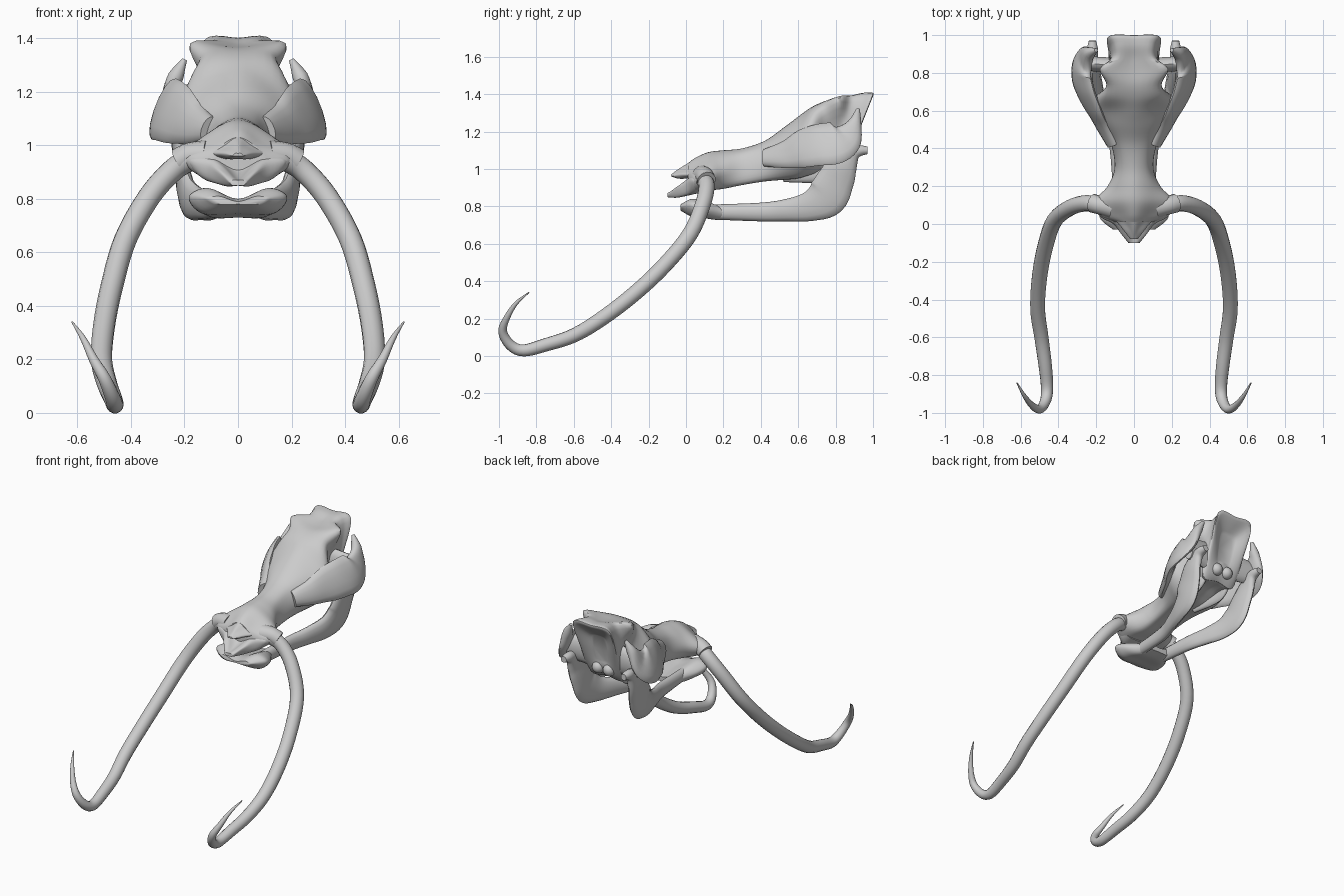
import bpy
import bmesh
import math
from mathutils import Vector

default_cube = bpy.data.objects.get("Cube")
if default_cube:
    bpy.data.objects.remove(default_cube, do_unlink=True)

bone = bpy.data.materials.new("bone_grey")
bone.use_nodes = True
bone_colour = (.6, .6, .6, 1)
bone.diffuse_color = bone_colour
bone.node_tree.nodes["Principled BSDF"].inputs["Base Color"].default_value = bone_colour


def smooth_path(points, steps, closed=False):
    """Run a smooth spline through the points, which may have any dimension."""
    points = [Vector(point) for point in points]
    count = len(points)
    result = []
    for i in range(count if closed else count - 1):
        if closed:
            before, start, end, after = [points[(i + k) % count] for k in (-1, 0, 1, 2)]
        else:
            before, start, end, after = [points[min(max(i + k, 0), count - 1)] for k in (-1, 0, 1, 2)]
        for step in range(steps):
            t = step / steps
            result.append(start + (end - before) * (t / 2)
                          + (before * 2 - start * 5 + end * 4 - after) * (t * t / 2)
                          + (start * 3 - before - end * 3 + after) * (t ** 3 / 2))
    if not closed:
        result.append(points[-1])
    return result


def finish(name, bm, mirrored=False):
    """Turn a bmesh into a smooth bone part, optionally on both sides."""
    bmesh.ops.recalc_face_normals(bm, faces=bm.faces)
    mesh = bpy.data.meshes.new(name)
    bm.to_mesh(mesh)
    bm.free()
    mesh.materials.append(bone)
    part = bpy.data.objects.new(name, mesh)
    bpy.context.collection.objects.link(part)
    if mirrored:
        part.modifiers.new("both_sides", 'MIRROR')
    bpy.ops.object.select_all(action='DESELECT')
    part.select_set(True)
    bpy.context.view_layer.objects.active = part
    bpy.ops.object.shade_smooth_by_angle(angle=math.radians(50))


def skin(name, rings, mirrored=False):
    """Bridge rings of equal size and close both ends."""
    bm = bmesh.new()
    loops = [[bm.verts.new(point) for point in ring] for ring in rings]
    size = len(loops[0])
    for first, second in zip(loops, loops[1:]):
        for i in range(size):
            j = (i + 1) % size
            bm.faces.new((first[i], first[j], second[j], second[i]))
    bm.faces.new(loops[0])
    bm.faces.new(loops[-1])
    finish(name, bm, mirrored)


def symmetric_part(name, sections, lean_start=math.inf):
    """Loft along y. Section: y, top z, crest x and z, side x and z, base x and z."""
    rings = []
    for y, top, crest_x, crest_z, side_x, side_z, base_x, base_z in smooth_path(sections, 5):
        half = [(crest_x, crest_z), (side_x, side_z), (base_x, base_z)]
        mirrored_half = [(-x, z) for x, z in reversed(half)]
        outline = [(0, top)] + half + [(0, base_z)] + mirrored_half
        lean = 2 * max(0, y - lean_start)
        rings.append([(x, y + lean * (z - top), z)
                      for x, z in smooth_path(outline, 5, closed=True)])
    skin(name, rings)


def side_part(name, sections, thickness=1, side=(1, 0, 0), sides=14):
    """Loft an oval along a path. Section: x, y, z, half height."""
    path = smooth_path(sections, 5)
    centres = [section.to_3d() for section in path]
    angles = [math.tau * k / sides for k in range(sides)]
    rings = []
    for i, section in enumerate(path):
        tangent = centres[min(i + 1, len(path) - 1)] - centres[max(i - 1, 0)]
        height = Vector(side).cross(tangent).normalized()
        across = tangent.cross(height).normalized()
        half_height = section[3]
        half_width = min(half_height, thickness)
        rings.append([centres[i]
                      + height * half_height * math.cos(angle)
                      + across * half_width * math.sin(angle) for angle in angles])
    skin(name, rings, mirrored=True)


# Skull from the muzzle back to the leaning, hollowed rear crest
symmetric_part("cranium", [
    (.01, 1.03, .06, 1, .1, .94, .1, .87),
    (.05, 1.06, .09, 1.01, .19, .95, .13, .88),
    (.12, 1.09, .1, 1.05, .21, .96, .13, .89),
    (.2, 1.1, .09, 1.06, .14, .98, .1, .9),
    (.3, 1.11, .07, 1.08, .1, 1, .09, .92),
    (.42, 1.15, .08, 1.12, .12, 1.03, .1, .94),
    (.52, 1.22, .12, 1.17, .18, 1.06, .12, .95),
    (.6, 1.28, .15, 1.21, .23, 1.1, .14, .96),
    (.67, 1.33, .15, 1.29, .21, 1.12, .13, .98),
    (.74, 1.36, .14, 1.34, .12, 1.17, .1, 1),
    (.82, 1.37, .18, 1.38, .11, 1.2, .11, 1),
    (.88, 1.38, .11, 1.38, .13, 1.2, .12, 1),
    (.95, 1.4, .11, 1.39, .13, 1.2, .12, 1),
    (1, 1.39, .13, 1.38, .13, 1.2, .1, 1.03),
    (.92, 1.3, .05, 1.28, .05, 1.2, .04, 1.12),
], lean_start=.8)

# Nose bone and the upper lip bone, with the nostril gap between them
symmetric_part("nose_bone", [
    (-.08, .97, .01, .97, .02, .96, .01, .96),
    (-.04, 1, .02, .99, .05, .97, .03, .95),
    (.01, 1.03, .05, 1, .09, .97, .05, .95),
    (.07, 1.06, .09, 1.02, .14, .97, .1, .95),
])
symmetric_part("upper_lip_bone", [
    (-.1, .87, .02, .87, .03, .86, .02, .85),
    (-.05, .88, .04, .9, .07, .9, .05, .85),
    (0, .9, .08, .94, .11, .92, .09, .86),
    (.04, .93, .11, .96, .18, .94, .12, .87),
    (.09, .95, .11, .96, .18, .94, .12, .88),
])

# Cheek arches that grow out of the face, with an upright spur at the rear
side_part("cheek_arch", [
    (.11, .42, 1.06, .05),
    (.17, .53, 1.08, .08),
    (.22, .62, 1.11, .11),
    (.26, .71, 1.13, .12),
    (.28, .8, 1.14, .12),
    (.26, .86, 1.17, .09),
    (.24, .9, 1.24, .04),
    (.2, .92, 1.32, .01),
], thickness=.03, side=(1, 0, .4))
side_part("cheek_rear_bridge", [
    (.08, .84, 1.14, .1),
    (.26, .85, 1.14, .08),
], thickness=.04, side=(0, 1, 0))

# Palate wings under the skull
side_part("palate_wing", [
    (.06, .52, .96, .03),
    (.09, .72, .98, .05),
    (.09, .8, 1.02, .03),
], thickness=.02)

# Joint knobs on the back of the skull
knobs = bmesh.new()
bmesh.ops.create_uvsphere(knobs, u_segments=16, v_segments=10, radius=.04)
bmesh.ops.translate(knobs, verts=knobs.verts, vec=(.04, .86, 1.06))
finish("rear_knob", knobs, mirrored=True)

# Lower jaw: broad chin, then two branches that turn up to the joints
symmetric_part("chin", [
    (-.03, .79, .07, .81, .11, .8, .07, .78),
    (.03, .8, .11, .84, .18, .81, .13, .75),
    (.1, .79, .11, .83, .17, .79, .12, .74),
    (.18, .78, .09, .8, .12, .77, .09, .73),
    (.25, .77, .06, .78, .09, .76, .06, .74),
])
side_part("jaw_branch", [
    (.08, .14, .77, .04),
    (.1, .4, .77, .05),
    (.14, .54, .78, .06),
    (.18, .66, .8, .08),
    (.2, .75, .85, .11),
    (.21, .8, .94, .1),
    (.22, .84, 1.02, .08),
    (.22, .9, 1.09, .04),
    (.22, .97, 1.1, .02),
], thickness=.03)

# Tusk sockets and the long curling tusks
side_part("tusk_socket", [
    (.12, .09, .96, .06),
    (.18, .1, .96, .05),
    (.22, .11, .94, .05),
], side=(0, 1, 0))
tusk_path = [
    (.17, .09, .95), (.24, .11, .91), (.33, .09, .81), (.42, .02, .65),
    (.47, -.12, .48), (.5, -.28, .33), (.51, -.45, .2), (.49, -.6, .11),
    (.47, -.75, .06), (.46, -.87, .03), (.47, -.94, .06), (.5, -.98, .13),
    (.54, -.96, .2), (.58, -.91, .28), (.62, -.84, .34),
]
tusk_sections = []
for i, point in enumerate(tusk_path):
    along = i / (len(tusk_path) - 1)
    radius = .04 * (1 - along ** 3) + .003
    tusk_sections.append((*point, radius))
side_part("tusk", tusk_sections, side=(1, .3, .2))
